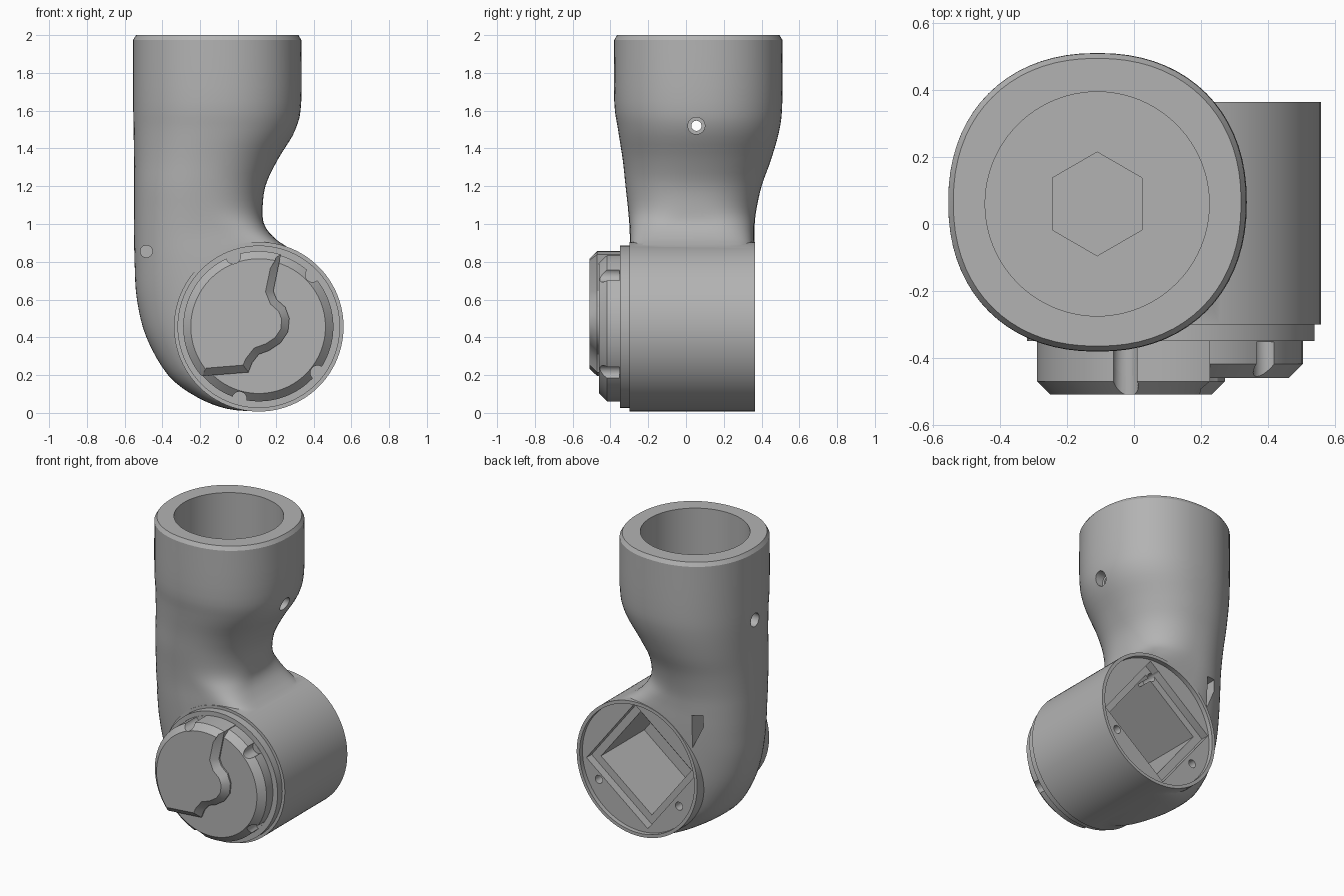
import bpy, bmesh, math
from mathutils import Vector

cube = bpy.data.objects.get("Cube")
if cube:
    bpy.data.objects.remove(cube, do_unlink=True)

grey = bpy.data.materials.new("plain_grey")
grey.use_nodes = True
grey.diffuse_color = (0.45, 0.45, 0.45, 1)
grey.node_tree.nodes["Principled BSDF"].inputs["Base Color"].default_value = (0.45, 0.45, 0.45, 1)

HUB = (0.11, 0.456)      # joint axis in x, z
TUBE = (-0.11, 0.06)     # tube axis in x, y


def finish(bm, name):
    bmesh.ops.recalc_face_normals(bm, faces=bm.faces)
    me = bpy.data.meshes.new(name)
    bm.to_mesh(me)
    bm.free()
    ob = bpy.data.objects.new(name, me)
    bpy.context.collection.objects.link(ob)
    me.materials.append(grey)
    return ob


def circle(c, r, n=72, start=0.0, end=360.0):
    full = abs(end - start) >= 360
    step = math.radians(end - start) / (n if full else n - 1)
    a = math.radians(start)
    return [(c[0] + r * math.cos(a + step * i), c[1] + r * math.sin(a + step * i)) for i in range(n)]


def rotated_square(c, half, deg):
    return circle(c, half * math.sqrt(2), 4, deg + 45, deg + 405)


def prism(name, pts, axis, lo, hi, bevel=0.0):
    """Extrude a 2D outline along an axis; optionally chamfer the lo face."""
    place = {"x": lambda p, t: (t, p[0], p[1]),
             "y": lambda p, t: (p[0], t, p[1]),
             "z": lambda p, t: (p[0], p[1], t)}[axis]
    bm = bmesh.new()
    a = [bm.verts.new(place(p, lo)) for p in pts]
    b = [bm.verts.new(place(p, hi)) for p in pts]
    cap = bm.faces.new(a)
    bm.faces.new(b)
    for i in range(len(pts)):
        j = (i + 1) % len(pts)
        bm.faces.new((a[i], a[j], b[j], b[i]))
    if bevel:
        bmesh.ops.recalc_face_normals(bm, faces=bm.faces)
        bmesh.ops.bevel(bm, geom=list(cap.edges), offset=bevel, segments=1,
                        profile=0.5, affect="EDGES", clamp_overlap=False)
    return finish(bm, name)


def boolean(ob, tool, op="DIFFERENCE"):
    bpy.context.view_layer.objects.active = ob
    m = ob.modifiers.new("cut", "BOOLEAN")
    m.operation, m.object, m.solver = op, tool, "EXACT"
    bpy.ops.object.modifier_apply(modifier=m.name)
    bpy.data.objects.remove(tool, do_unlink=True)


def shade(ob, deg=28):
    bpy.ops.object.select_all(action="DESELECT")
    ob.select_set(True)
    bpy.context.view_layer.objects.active = ob
    bpy.ops.object.shade_smooth_by_angle(angle=math.radians(deg))


# Bent tube sections: outer x, z, inner x, z, front y, back y, outer and inner squareness
keys = [
    (-.54, 2, .32, 2, -.365, .495, 2.2, 2.2),
    (-.555, 1.975, .335, 1.975, -.38, .51, 2.2, 2.2),
    (-.555, 1.65, .335, 1.65, -.38, .51, 2.2, 2.2),
    (-.553, 1.5, .305, 1.5, -.36, .495, 2.2, 2.2),
    (-.55, 1.34, .21, 1.34, -.335, .45, 2.2, 2.2),
    (-.55, 1.2, .145, 1.2, -.32, .4, 2.2, 2.3),
    (-.55, 1.06, .13, 1.06, -.305, .37, 2.2, 2.6),
    (-.55, .93, .145, .985, -.298, .362, 2.2, 4),
    (-.547, .78, .2, .92, -.298, .362, 2.2, 6),
    (-.535, .6, .28, .862, -.298, .362, 2.2, 8),
    (-.485, .4, .37, .76, -.298, .362, 2.3, 8),
    (-.37, .2, .41, .66, -.298, .362, 2.6, 8),
    (-.22, .085, .42, .58, -.298, .362, 3.5, 8),
    (-.06, .022, .43, .5, -.298, .362, 6, 8),
    (.1, .008, .43, .44, -.298, .362, 9, 8),
]


def spline(k, steps=4):
    out = []
    for i in range(len(k) - 1):
        p = [Vector(k[max(0, min(len(k) - 1, i + d))]) for d in (-1, 0, 1, 2)]
        for s in range(steps):
            t = s / steps
            out.append(p[1] + 0.5 * t * (p[2] - p[0] + t * (2 * p[0] - 5 * p[1] + 4 * p[2] - p[3]
                       + t * (3 * (p[1] - p[2]) + p[3] - p[0]))))
    return out + [Vector(k[-1])]


def loft(name, sections, n=72):
    bm = bmesh.new()
    rings = []
    for ax, az, bx, bz, y0, y1, outer_power, inner_power in sections:
        ring = []
        for i in range(n):
            c, s = math.cos(math.tau * i / n), math.sin(math.tau * i / n)
            power = inner_power if c > 0 else outer_power
            u = math.copysign(abs(c) ** (2 / power), c) / 2 + 0.5
            v = math.copysign(abs(s) ** (2 / power), s) / 2 + 0.5
            ring.append(bm.verts.new((ax + (bx - ax) * u, y0 + (y1 - y0) * v, az + (bz - az) * u)))
        rings.append(ring)
    for r, q in zip(rings, rings[1:]):
        for i in range(n):
            j = (i + 1) % n
            bm.faces.new((r[i], r[j], q[j], q[i]))
    bm.faces.new(rings[0])
    bm.faces.new(rings[-1])
    return finish(bm, name)


body = loft("elbow_body", [keys[0]] + spline(keys[1:]))
boolean(body, prism("drum", circle(HUB, .449, 96), "y", -.3, .365), "UNION")

# Socket bore, hex recess and countersunk cross pin hole
boolean(body, prism("bore", circle(TUBE, .335, 96), "z", 1.42, 2.2))
boolean(body, prism("hex", circle(TUBE, .155, 6, 90, 450), "z", 1.25, 1.5))
boolean(body, prism("pin_hole", circle((.055, 1.52), .027, 24), "x", -.8, .6))
for lo, hi in ((-.8, -.49), (.26, .6)):
    boolean(body, prism("countersink", circle((.055, 1.52), .045, 24), "x", lo, hi))

# Small hole on the front and slot on the back of the elbow
boolean(body, prism("cable_hole", circle((-.485, .855), .032, 24), "y", -.5, .03))
slot = [(-.36, .85), (-.29, .7), (-.29, .92), (-.36, .93)]
boolean(body, prism("slot", slot, "y", .15, .5))

# Rear recess with stepped square pocket and three screw holes
boolean(body, prism("rear_recess", circle(HUB, .427, 96), "y", .335, .6))
mid = (HUB[0] - .01, HUB[1] + .01)
boolean(body, prism("pocket_step", rotated_square(mid, .29, 38), "y", .28, .5))
boolean(body, prism("pocket", rotated_square(mid, .24, 38), "y", -.18, .45))
for spot in circle(HUB, .345, 3, 92, 452):
    boolean(body, prism("screw_hole", circle(spot, .027, 20), "y", .18, .5))
shade(body)

# Stepped collar on the front of the drum
collar = prism("front_collar", circle(HUB, .43, 96), "y", -.35, -.29)
shade(collar)

# Coupling disc and raised plate, both notched at the rim
disc = prism("coupling_disc", circle(HUB, .395, 96), "y", -.46, -.34, .042)
edge = [(-.19, .195), (.055, .215), (.075, .265), (.11, .31), (.165, .33), (.225, .37), (.265, .43),
        (.272, .5), (.25, .56), (.205, .6), (.187, .645)]
plate = prism("raised_plate", circle(HUB, .4, 48, 73, 219) + edge, "y", -.51, -.345, .04)
for deg in (110, 44, -38, -105):
    a = math.radians(deg)
    spot = (HUB[0] + .395 * math.cos(a), HUB[1] + .395 * math.sin(a))
    for part in (disc, plate):
        if part is disc or deg == 110:
            boolean(part, prism("notch", circle(spot, .038, 24), "y", -.6, -.352))
for part in (disc, plate):
    shade(part)
